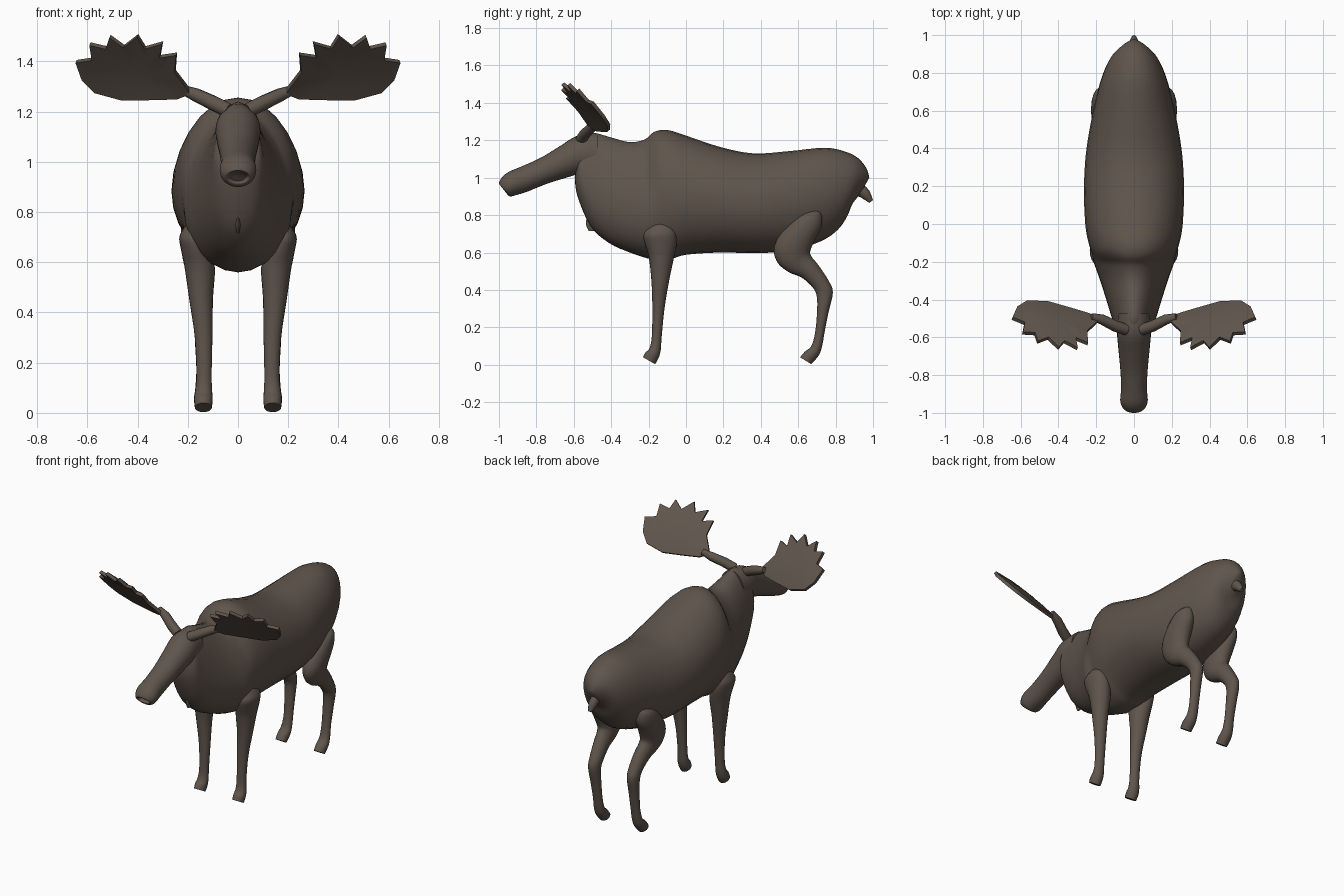
import bpy, bmesh, math
from mathutils import Vector

cube = bpy.data.objects.get("Cube")
if cube:
    bpy.data.objects.remove(cube)

brown = bpy.data.materials.new("dark_brown_hide")
brown.use_nodes = True
colour = (0.115, 0.09, 0.072, 1)
brown.diffuse_color = colour
brown.node_tree.nodes["Principled BSDF"].inputs["Base Color"].default_value = colour


def finish(name, bm, mirror, angle=50):
    bmesh.ops.recalc_face_normals(bm, faces=bm.faces)
    mesh = bpy.data.meshes.new(name)
    bm.to_mesh(mesh)
    bm.free()
    mesh.materials.append(brown)
    obj = bpy.data.objects.new(name, mesh)
    bpy.context.collection.objects.link(obj)
    bpy.ops.object.select_all(action='DESELECT')
    obj.select_set(True)
    bpy.context.view_layer.objects.active = obj
    bpy.ops.object.shade_smooth_by_angle(angle=math.radians(angle))
    if mirror:
        obj.modifiers.new("Mirror", 'MIRROR')
    return obj


def smooth_path(rows, steps):
    """Pass a smooth curve through every column of the ring table."""
    out = []
    for i in range(len(rows) - 1):
        quad = [rows[max(i - 1, 0)], rows[i], rows[i + 1], rows[min(i + 2, len(rows) - 1)]]
        for s in range(steps):
            t = s / steps
            out.append([b + t / 2 * (c - a + t * (2*a - 5*b + 4*c - d + t * (3*(b - c) + d - a)))
                        for a, b, c, d in zip(*quad)])
    return out + [list(rows[-1])]


def loft(name, rows, mirror=False, sides=28, steps=4, taper=None):
    """Each ring: one edge (y, z), opposite edge (y, z), half width, centre x."""
    bm = bmesh.new()
    rings = []
    for ay, az, by, bz, half, cx in smooth_path([(*r, 0)[:6] for r in rows], steps):
        ring = []
        for k in range(sides):
            t = math.tau * k / sides
            c, s = math.cos(t), math.sin(t)
            w = half * (1 - (taper((ay + by) / 2) * c if taper else 0))
            ring.append(bm.verts.new((cx + w * s, (ay + by + (ay - by) * c) / 2,
                                      (az + bz + (az - bz) * c) / 2)))
        rings.append(ring)
    for r, q in zip(rings, rings[1:]):
        for k in range(sides):
            n = (k + 1) % sides
            bm.faces.new((r[k], r[n], q[n], q[k]))
    bm.faces.new(rings[0])
    bm.faces.new(rings[-1])
    return finish(name, bm, mirror)


# Torso with neck, shoulder hump and rump; the neck narrows towards its top
loft("body", [
    (-.57, 1.13, -.595, 1.0, .05),
    (-.56, 1.21, -.58, .90, .09),
    (-.50, 1.24, -.51, .74, .112),
    (-.40, 1.215, -.41, .65, .142),
    (-.30, 1.19, -.30, .60, .175),
    (-.22, 1.205, -.21, .57, .205),
    (-.17, 1.245, -.15, .56, .222),
    (-.10, 1.255, -.08, .565, .243),
    (0, 1.225, 0, .588, .258),
    (.18, 1.165, .18, .60, .265),
    (.36, 1.13, .38, .597, .255),
    (.55, 1.142, .56, .61, .225),
    (.74, 1.16, .72, .66, .185),
    (.85, 1.14, .81, .72, .15),
    (.92, 1.105, .86, .79, .115),
    (.965, 1.05, .89, .86, .07),
    (.98, 1.0, .93, .91, .025),
], taper=lambda y: .22 * max(0, min(1, (-.14 - y) / .06)))

# Head running down to a muzzle with a recessed nose
loft("head", [
    (-.47, 1.235, -.48, 1.0, .085),
    (-.58, 1.225, -.56, 1.02, .09),
    (-.68, 1.165, -.64, 1.0, .083),
    (-.78, 1.105, -.75, .965, .073),
    (-.88, 1.06, -.85, .925, .068),
    (-.95, 1.03, -.915, .905, .073),
    (-.985, 1.0, -.94, .90, .065),
    (-1.0, .97, -.955, .91, .05),
    (-.99, .963, -.955, .918, .042),
    (-.96, .955, -.935, .925, .03),
])

# Front legs
loft("front_legs", [
    (-.19, .755, -.09, .76, .025, .175),
    (-.225, .70, -.055, .71, .055, .178),
    (-.22, .65, -.05, .65, .06, .167),
    (-.20, .58, -.065, .57, .06, .152),
    (-.185, .45, -.09, .45, .047, .147),
    (-.18, .30, -.115, .30, .035, .137),
    (-.183, .15, -.13, .15, .03, .135),
    (-.195, .09, -.135, .08, .034, .137),
    (-.217, .065, -.145, .04, .037, .138),
    (-.23, .04, -.165, .003, .034, .138),
], mirror=True, sides=20)

# Hind legs with bent hocks
loft("hind_legs", [
    (.65, .825, .71, .83, .025, .15),
    (.59, .79, .725, .80, .05, .165),
    (.51, .71, .725, .74, .062, .165),
    (.47, .62, .69, .67, .065, .16),
    (.49, .545, .665, .61, .057, .155),
    (.55, .495, .67, .58, .05, .15),
    (.62, .465, .71, .53, .045, .145),
    (.68, .41, .765, .445, .04, .14),
    (.70, .36, .785, .385, .036, .14),
    (.70, .27, .762, .28, .033, .138),
    (.69, .17, .742, .18, .03, .136),
    (.67, .10, .728, .10, .033, .137),
    (.635, .07, .71, .05, .037, .138),
    (.61, .04, .67, .003, .034, .138),
], mirror=True, sides=20)

# Tail and throat bell
loft("tail", [
    (.90, .99, .88, .90, .045),
    (.945, .965, .92, .90, .03),
    (.98, .93, .95, .885, .025),
    (1.0, .88, .98, .865, .012),
], sides=12)
loft("throat_bell", [
    (-.53, .79, -.47, .79, .006),
    (-.535, .75, -.48, .75, .01),
    (-.52, .715, -.49, .715, .005),
], sides=10)

# Antler stems: tapered tubes from the brow to the palms
curve = bpy.data.curves.new("antler_stems", 'CURVE')
curve.dimensions = '3D'
curve.bevel_depth = .03
curve.bevel_resolution = 3
curve.use_fill_caps = True
for side in (1, -1):
    stem = curve.splines.new('POLY')
    path = [(.04, -.56, 1.205, 1), (.10, -.54, 1.235, 1), (.17, -.505, 1.268, .9), (.225, -.49, 1.29, .6)]
    stem.points.add(len(path) - 1)
    stem.use_smooth = True
    for p, (x, y, z, r) in zip(stem.points, path):
        p.co = (side * x, y, z, 1)
        p.radius = r
curve.materials.append(brown)
bpy.context.collection.objects.link(bpy.data.objects.new("antler_stems", curve))

# Antler palms: jagged plates, tilted forward and slightly cupped
outline = [(.19, 1.275), (.24, 1.255), (.33, 1.252), (.46, 1.25), (.57, 1.28), (.62, 1.33),
           (.645, 1.40), (.58, 1.41), (.59, 1.47), (.525, 1.455), (.51, 1.50), (.455, 1.46),
           (.40, 1.503), (.37, 1.455), (.30, 1.475), (.31, 1.42), (.245, 1.43), (.25, 1.36), (.20, 1.295)]
middle = Vector((.41, 1.35))
normal = Vector((-.25, .75, .62)).normalized()


def palm_point(x, z, offset):
    y = -.5 + .27 * (x - .645) - .9 * (z - 1.40)
    return Vector((x, y, z)) + normal * offset


bm = bmesh.new()
layers = []
for sign in (1, -1):
    rim = [bm.verts.new(palm_point(x, z, sign * .01)) for x, z in outline]
    inner = [bm.verts.new(palm_point(*middle.lerp(Vector(p), .6), .008 + sign * .013)) for p in outline]
    hub = bm.verts.new(palm_point(*middle, .012 + sign * .013))
    for k in range(len(rim)):
        n = (k + 1) % len(rim)
        bm.faces.new((rim[k], rim[n], inner[n], inner[k]))
        bm.faces.new((inner[k], inner[n], hub))
    layers.append(rim)
front, back = layers
for k in range(len(front)):
    n = (k + 1) % len(front)
    bm.faces.new((front[k], front[n], back[n], back[k]))
finish("antler_palms", bm, mirror=True)
